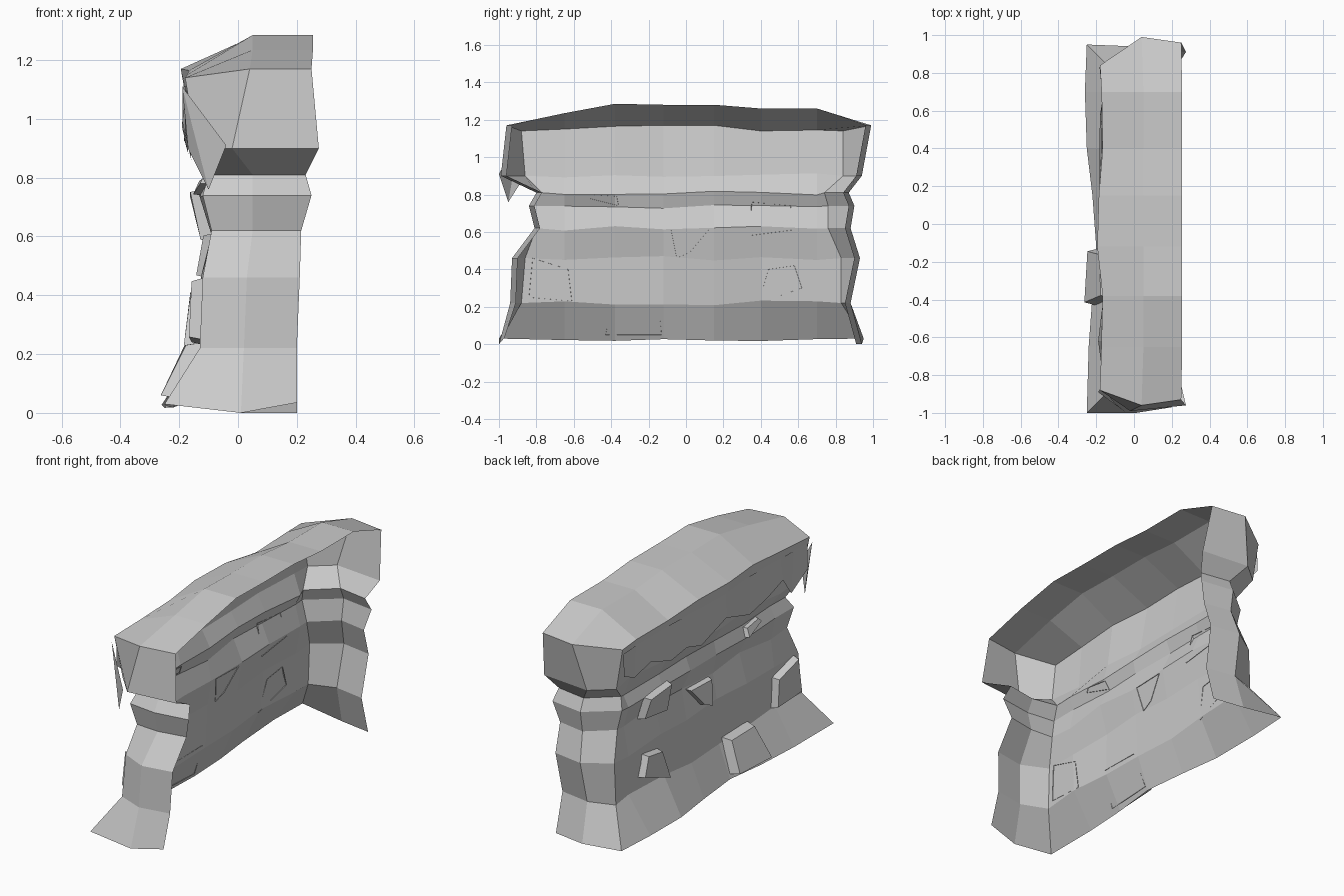
import bpy, bmesh, random
from mathutils import Vector
from mathutils.bvhtree import BVHTree

if "Cube" in bpy.data.objects:
    bpy.data.objects.remove(bpy.data.objects["Cube"])

random.seed(4)


def finish(bm, name):
    bmesh.ops.recalc_face_normals(bm, faces=bm.faces)
    me = bpy.data.meshes.new(name)
    bm.to_mesh(me)
    ob = bpy.data.objects.new(name, me)
    bpy.context.collection.objects.link(ob)
    return ob


# Rows from ground to cap: z, x of open edge / end middle / corner,
# then y of near end (outer, corner) and far end (corner, outer)
rows = [
    (0.03, 0.20, 0.01, -0.25, -1.00, -1.00, 0.95, 0.94),
    (0.22, 0.20, 0.02, -0.13, -0.94, -0.88, 0.83, 0.88),
    (0.46, 0.21, 0.03, -0.12, -0.93, -0.86, 0.83, 0.93),
    (0.62, 0.215, 0.05, -0.09, -0.81, -0.80, 0.76, 0.88),
    (0.74, 0.25, 0.05, -0.12, -0.84, -0.82, 0.76, 0.90),
    (0.81, 0.23, 0.05, -0.10, -0.80, -0.77, 0.74, 0.87),
    (0.90, 0.275, -0.02, -0.14, -0.99, -0.86, 0.84, 0.94),
    (1.14, 0.25, 0.04, -0.18, -0.96, -0.88, 0.84, 0.99),
]
stations = [-0.65, -0.38, -0.12, 0.15, 0.40, 0.70]
base_x = [-0.24, -0.22, -0.20, -0.22, -0.25, -0.26]
edge_z = [1.15, 1.165, 1.17, 1.17, 1.14, 1.145]
ridge_z = [1.235, 1.285, 1.28, 1.28, 1.26, 1.26]

# Wall shell: U-shaped courses, open toward +x and at the ground
bm = bmesh.new()
grid = []
for r, (z, xr, xm, xl, ya, yac, ybc, yb) in enumerate(rows):
    top = r == len(rows) - 1
    zm = 0.0 if r == 0 else (1.17 if top else z)
    pts = [(xr, ya + 0.03, zm + (0.035 if r == 0 else 0)), (xm, ya, zm), (xl, yac, z)]
    for i, y in enumerate(stations):
        x = base_x[i] if r == 0 else xl + random.uniform(-0.015, 0.015)
        zz = edge_z[i] if top else z + random.uniform(-0.015, 0.015)
        pts.append((x, y, zz))
    pts += [(xl, ybc, z), (xm, yb, zm), (xr, yb - 0.03, zm)]
    grid.append([bm.verts.new(p) for p in pts])
for a, b in zip(grid, grid[1:]):
    for i in range(len(a) - 1):
        bm.faces.new((a[i], a[i + 1], b[i + 1], b[i]))

# Sloping cap joined to the last course
t = grid[-1]
left = t[2:-2]
mid = [t[1]] + [bm.verts.new((0.05, y, z)) for y, z in zip(stations, ridge_z)] + [t[-2]]
right = [t[0]] + [bm.verts.new((0.255, y, z)) for y, z in zip(stations, ridge_z)] + [t[-1]]
for a, b in ((left, mid), (mid, right)):
    for i in range(len(a) - 1):
        bm.faces.new((a[i], a[i + 1], b[i + 1], b[i]))
bm.normal_update()
tree = BVHTree.FromBMesh(bm)
finish(bm, "wall_shell")


def on_wall(y, z, out):
    hit = tree.ray_cast(Vector((-1, y, z)), Vector((1, 0, 0)))[0]
    return (hit.x if hit else -0.14) - out


# Raised stones on the long face: corners in (y, z) and projection
stones = [
    (0.04, [(0.34, 0.58), (0.57, 0.61), (0.56, 0.74), (0.35, 0.76)]),
    (0.04, [(0.39, 0.22), (0.62, 0.30), (0.58, 0.42), (0.44, 0.40)]),
    (0.03, [(-0.05, 0.46), (0.02, 0.49), (0.12, 0.61), (-0.08, 0.61)]),
    (0.04, [(-0.84, 0.25), (-0.61, 0.23), (-0.63, 0.40), (-0.82, 0.46)]),
    (0.055, [(-0.43, 0.05), (-0.13, 0.05), (-0.15, 0.24), (-0.39, 0.24)]),
    (0.025, [(-0.52, 0.78), (-0.36, 0.74), (-0.37, 0.79), (-0.50, 0.80)]),
]
for n, (depth, corners) in enumerate(stones):
    bm = bmesh.new()
    cy = sum(c[0] for c in corners) / 4
    cz = sum(c[1] for c in corners) / 4
    back, front = [], []
    for y, z in corners:
        back.append(bm.verts.new((on_wall(y, z, -0.003), y, z)))
        fy, fz = y + (cy - y) * 0.1, z + (cz - z) * 0.1
        front.append(bm.verts.new((on_wall(y, z, depth), fy, fz)))
    bm.faces.new(front)
    for i in range(4):
        j = (i + 1) % 4
        bm.faces.new((back[i], back[j], front[j], front[i]))
    finish(bm, f"raised_stone_{n + 1}")

# Ragged overhang hanging from the cap edge
fringe = [(-0.86, 0.96), (-0.74, 0.86), (-0.62, 0.99), (-0.50, 0.93), (-0.36, 0.88),
          (-0.10, 0.97), (0.10, 0.88), (0.25, 0.93), (0.40, 0.91), (0.58, 0.97),
          (0.70, 0.92), (0.83, 0.98)]
bm = bmesh.new()
upper = [bm.verts.new((on_wall(y, 1.11, 0.004), y, 1.11)) for y, z in fringe]
lower = [bm.verts.new((on_wall(y, z, 0.03), y, z)) for y, z in fringe]
for i in range(len(fringe) - 1):
    bm.faces.new((upper[i], upper[i + 1], lower[i + 1], lower[i]))
# Pointed flap at the near corner
tip = [bm.verts.new(p) for p in
       ((-0.19, -0.89, 1.11), (-0.04, -1.0, 0.91), (-0.10, -0.95, 0.76), (-0.17, -0.86, 0.90))]
bm.faces.new((tip[0], tip[1], tip[2]))
bm.faces.new((tip[0], tip[2], tip[3]))
finish(bm, "cap_fringe")
